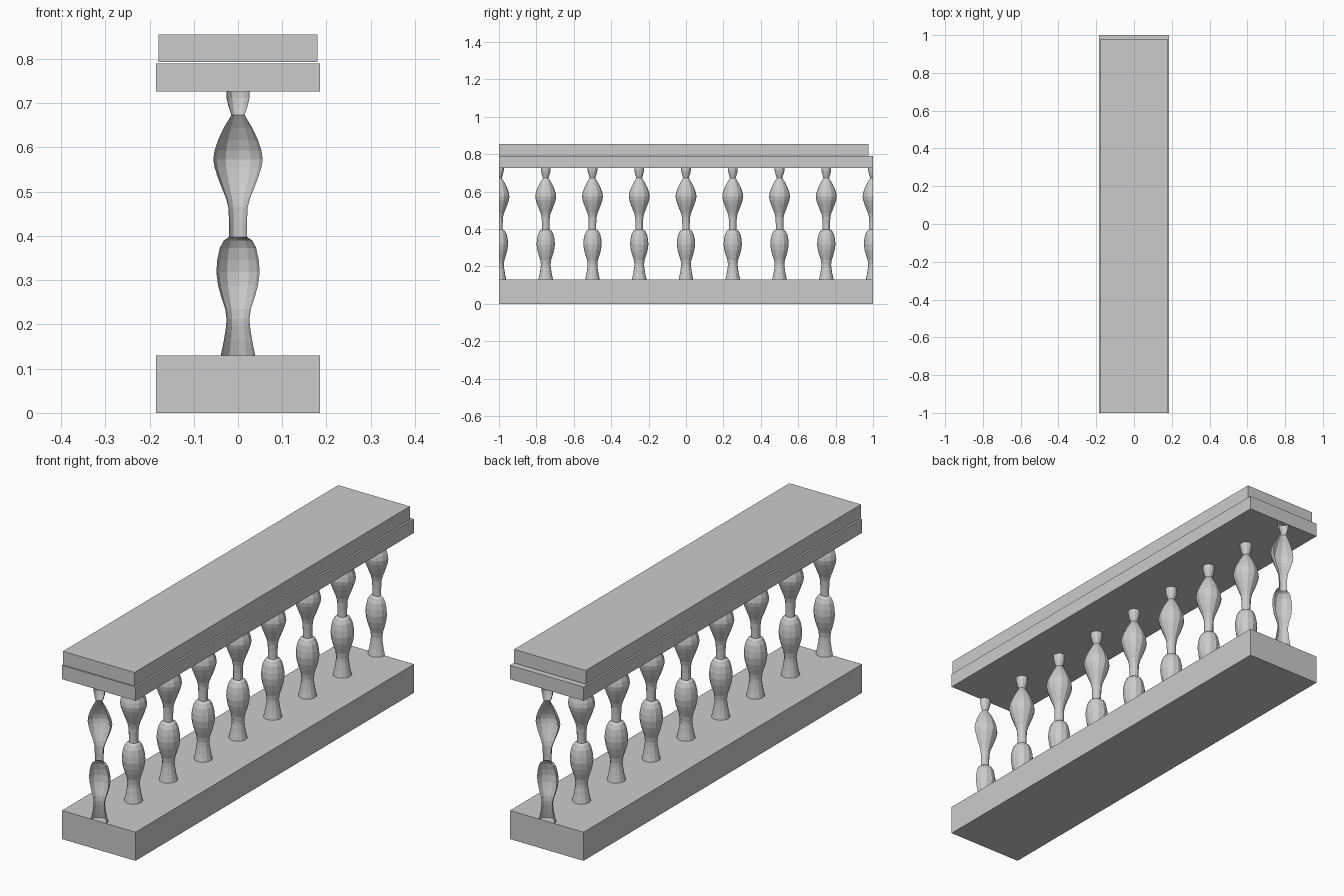
import bpy
import bmesh
import math

if "Cube" in bpy.data.objects:
    bpy.data.objects.remove(bpy.data.objects["Cube"])

SIDES = 12

# Baluster outline: (radius, height)
PROFILE = [
    (0.039, 0.130), (0.032, 0.163), (0.027, 0.195), (0.026, 0.212),
    (0.029, 0.235), (0.038, 0.262), (0.045, 0.288), (0.049, 0.318),
    (0.047, 0.345), (0.041, 0.373), (0.032, 0.390), (0.020, 0.398),
    (0.020, 0.430), (0.022, 0.465), (0.027, 0.485), (0.036, 0.507),
    (0.046, 0.533), (0.053, 0.555), (0.056, 0.573), (0.053, 0.593),
    (0.045, 0.617), (0.033, 0.643), (0.015, 0.673), (0.022, 0.695),
    (0.026, 0.712), (0.026, 0.728),
]


def box(name, x, y0, y1, z0, z1):
    bpy.ops.mesh.primitive_cube_add(size=1, location=(0, (y0 + y1) / 2, (z0 + z1) / 2))
    ob = bpy.context.object
    ob.name = name
    ob.scale = (2 * x, y1 - y0, z1 - z0)
    bpy.ops.object.transform_apply(location=False, rotation=False, scale=True)


def baluster(name, y, start=0.0, steps=SIDES):
    """Turned shell; fewer steps than SIDES gives an open half at a rail end."""
    bm = bmesh.new()
    full = steps == SIDES
    count = steps if full else steps + 1
    rings = []
    for r, z in PROFILE:
        angles = [start + 2 * math.pi * i / SIDES for i in range(count)]
        rings.append([bm.verts.new((r * math.cos(a), r * math.sin(a), z)) for a in angles])
    for low, high in zip(rings, rings[1:]):
        for i in range(steps):
            j = (i + 1) % count
            bm.faces.new((low[i], low[j], high[j], high[i]))
    mesh = bpy.data.meshes.new(name)
    bm.to_mesh(mesh)
    bm.free()
    ob = bpy.data.objects.new(name, mesh)
    ob.location.y = y
    bpy.context.collection.objects.link(ob)


# Plinth and the two-layer handrail (upper layer stops short at the back)
box("base_plinth", 0.185, -1, 1, 0, 0.13)
box("lower_rail", 0.185, -1, 1, 0.727, 0.790)
box("top_rail", 0.18, -1, 0.977, 0.793, 0.855)

# Whole balusters, then the open halves flush with each end
for i in range(-3, 4):
    baluster(f"baluster_{i + 4}", i * 0.25)
baluster("front_half_baluster", -1, 0, SIDES // 2)
baluster("back_half_baluster", 1, math.pi, SIDES // 2)
